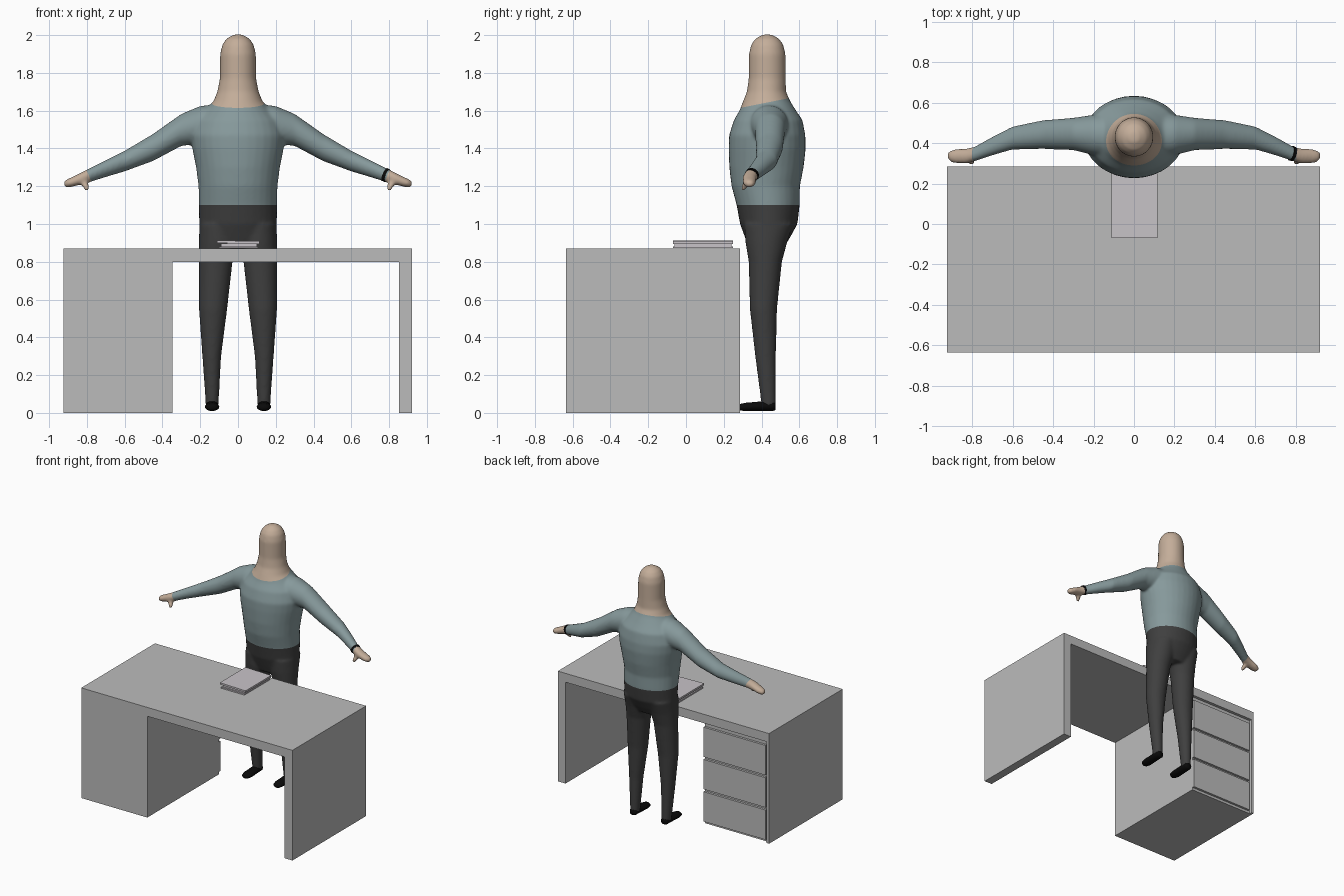
import bpy, bmesh, math
from mathutils import Vector

if "Cube" in bpy.data.objects:
    bpy.data.objects.remove(bpy.data.objects["Cube"])


def material(name, r, g, b):
    m = bpy.data.materials.new(name)
    m.diffuse_color = (r, g, b, 1)
    m.use_nodes = True
    m.node_tree.nodes["Principled BSDF"].inputs["Base Color"].default_value = m.diffuse_color
    return m


GREY = material("desk grey", 0.50, 0.50, 0.50)
PAPER = material("pale grey", 0.58, 0.55, 0.58)
SKIN = material("skin", 0.55, 0.42, 0.32)
TEAL = material("sweater grey teal", 0.24, 0.32, 0.33)
CHARCOAL = material("trouser charcoal", 0.05, 0.05, 0.05)
BLACK = material("black", 0.003, 0.003, 0.003)


def finish(name, bm, mats, smooth=False):
    bmesh.ops.recalc_face_normals(bm, faces=bm.faces)
    me = bpy.data.meshes.new(name)
    bm.to_mesh(me)
    bm.free()
    for m in mats:
        me.materials.append(m)
    if smooth:
        me.polygons.foreach_set("use_smooth", [True] * len(me.polygons))
    ob = bpy.data.objects.new(name, me)
    bpy.context.collection.objects.link(ob)
    return ob


def box(name, x, y, z, mat):
    bm = bmesh.new()
    bmesh.ops.create_cube(bm, size=1)
    for v in bm.verts:
        v.co = [a + (b - a) * (c + 0.5) for (a, b), c in zip((x, y, z), v.co)]
    return finish(name, bm, [mat])


def loft(bm, rings, axis, sx=1, n=32):
    """Skin elliptical rings (centre, radius, radius) lying across one axis."""
    a, b = [i for i in range(3) if i != axis]
    loops = []
    for centre, ra, rb in rings:
        loop = []
        for i in range(n):
            t = 2 * math.pi * i / n
            p = Vector(centre)
            p[a] += ra * math.cos(t)
            p[b] += rb * math.sin(t)
            p.x *= sx
            loop.append(bm.verts.new(p))
        loops.append(loop)
    faces = [bm.faces.new(loops[0]), bm.faces.new(loops[-1])]
    for l0, l1 in zip(loops, loops[1:]):
        for i in range(n):
            j = (i + 1) % n
            faces.append(bm.faces.new((l0[i], l0[j], l1[j], l1[i])))
    bmesh.ops.recalc_face_normals(bm, faces=faces)


# Desk: top, side panel and drawer pedestal
DY = (-0.635, 0.285)
box("desk_top", (-0.925, 0.92), DY, (0.80, 0.87), GREY)
box("desk_side_panel", (0.853, 0.92), DY, (0, 0.80), GREY)
box("pedestal_body", (-0.925, -0.348), (-0.635, 0.262), (0, 0.80), GREY)
box("pedestal_outer_wall", (-0.925, -0.905), (0.262, 0.285), (0, 0.80), GREY)
for i in range(3):
    z = 0.02 + i * 0.255
    box("drawer_front", (-0.89, -0.348), (0.262, 0.280), (z, z + 0.235), GREY)

# Book lying on the desk
box("book_lower_cover", (-0.10, 0.105), (-0.07, 0.25), (0.872, 0.882), PAPER)
box("book_pages", (-0.09, 0.10), (-0.06, 0.24), (0.882, 0.898), PAPER)
cover = box("book_upper_cover", (-0.11, 0.115), (-0.07, 0.25), (0.897, 0.911), PAPER)
for v in cover.data.vertices:
    v.co.z -= 0.02 * v.co.x

# Figure: torso, neck and head (z, y, half width, half depth)
torso = [(0.87, .425, .15, .09), (0.93, .432, .20, .12), (1.00, .438, .206, .152),
         (1.10, .435, .207, .167), (1.20, .422, .209, .181), (1.30, .426, .222, .197),
         (1.40, .430, .242, .204), (1.47, .430, .25, .202), (1.55, .435, .225, .182),
         (1.60, .433, .175, .150), (1.65, .427, .130, .125), (1.70, .426, .110, .104),
         (1.77, .430, .096, .098), (1.90, .430, .095, .097), (1.95, .430, .083, .085),
         (1.98, .430, .062, .064), (2.003, .430, .025, .025)]
legs = [(1.00, .105, .100, .438, .13), (0.90, .105, .102, .425, .11),
        (0.80, .118, .089, .420, .088), (0.55, .132, .075, .410, .072),
        (0.30, .139, .050, .421, .055), (0.06, .137, .035, .437, .040),
        (0.03, .137, .034, .437, .038)]
# Arm and hand (x, y, z, half depth, half height)
arms = [(.10, .435, 1.525, .11, .11), (.20, .44, 1.525, .10, .10),
        (.30, .445, 1.498, .08, .085), (.45, .442, 1.405, .071, .072),
        (.60, .425, 1.333, .057, .055), (.70, .385, 1.293, .046, .045),
        (.79, .345, 1.256, .036, .037), (.83, .335, 1.241, .038, .032),
        (.88, .335, 1.222, .036, .026), (.905, .335, 1.215, .030, .023),
        (.922, .337, 1.212, .016, .013)]
thumb = [(1.245, .82, .335, .020), (1.21, .81, .318, .020),
         (1.19, .803, .306, .017), (1.178, .801, .302, .010)]

bm = bmesh.new()
loft(bm, [((0, y, z), rx, ry) for z, y, rx, ry in torso], 2)
for s in (-1, 1):
    loft(bm, [((x, y, z), rx, ry) for z, x, rx, y, ry in legs], 2, s)
    loft(bm, [((x, y, z), ry, rz) for x, y, z, ry, rz in arms], 0, s)
    loft(bm, [((x, y, z), r, r) for z, x, y, r in thumb], 2, s)
figure = finish("figure", bm, [])

# Fuse the parts into one soft skin
rm = figure.modifiers.new("fuse", 'REMESH')
rm.mode = 'VOXEL'
rm.voxel_size = 0.009
sm = figure.modifiers.new("soften", 'SMOOTH')
sm.factor = 0.5
sm.iterations = 10
dg = bpy.context.evaluated_depsgraph_get()
fused = bpy.data.meshes.new_from_object(figure.evaluated_get(dg))
bm = bmesh.new()
bm.from_mesh(fused)
bpy.data.objects.remove(figure)

# Cut clean colour edges at waist, collar and wrists
cuts = [((0, 0, 1.10), (0, 0, 1)), ((0, .29, 1.615), (0, -.2, 1)),
        ((.79, 0, 1.257), (.92, 0, -.38)), ((-.79, 0, 1.257), (-.92, 0, -.38))]
for co, no in cuts:
    bmesh.ops.bisect_plane(bm, geom=bm.verts[:] + bm.edges[:] + bm.faces[:],
                           plane_co=co, plane_no=no, dist=1e-5)
for f in bm.faces:
    c = f.calc_center_median()
    hand = (abs(c.x) - .79) * .92 - (c.z - 1.257) * .38 > 0
    head = c.z > 1.615 + .2 * (c.y - .29)
    f.material_index = 1 if hand or head else (0 if c.z > 1.10 else 2)
finish("figure_body", bm, [TEAL, SKIN, CHARCOAL], True)

# Shoes (y, z, half width, half height)
shoe = [(.278, .028, .014, .010), (.288, .030, .029, .018), (.32, .032, .038, .022),
        (.37, .034, .036, .024), (.42, .037, .034, .027), (.46, .037, .032, .027),
        (.475, .036, .022, .020)]
for s, side in ((-1, "right"), (1, "left")):
    bm = bmesh.new()
    loft(bm, [((.137, y, z), rx, rz) for y, z, rx, rz in shoe], 1, s, 20)
    finish(side + "_shoe", bm, [BLACK], True)

# Wrist band
bm = bmesh.new()
bmesh.ops.create_cone(bm, cap_ends=True, segments=24, radius1=.037, radius2=.036, depth=.016)
band = finish("wrist_band", bm, [BLACK])
band.rotation_euler = Vector((.88, -.28, -.38)).to_track_quat('Z', 'Y').to_euler()
band.location = (.783, .348, 1.259)
